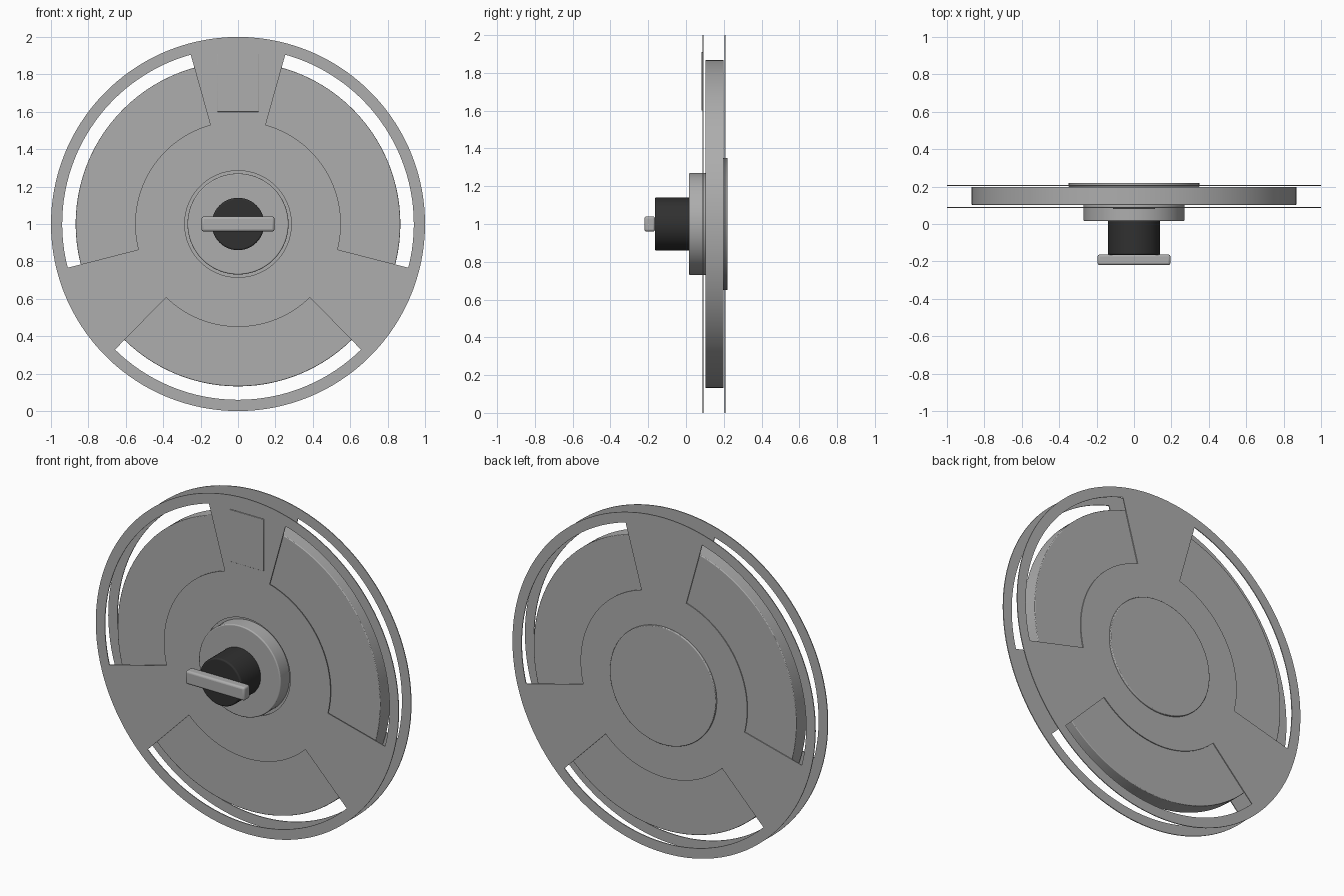
import bpy, bmesh, math
from mathutils import Matrix

if "Cube" in bpy.data.objects:
    bpy.data.objects.remove(bpy.data.objects["Cube"])


def material(name, value):
    m = bpy.data.materials.new(name)
    m.diffuse_color = (value, value, value, 1)
    m.use_nodes = True
    m.node_tree.nodes["Principled BSDF"].inputs["Base Color"].default_value = m.diffuse_color
    return m


GREY = material("metal grey", 0.42)
BLACK = material("knob black", 0.03)


def finish(name, bm, mat, bevel=0.0, smooth=True):
    bmesh.ops.recalc_face_normals(bm, faces=bm.faces)
    mesh = bpy.data.meshes.new(name)
    bm.to_mesh(mesh)
    bm.free()
    ob = bpy.data.objects.new(name, mesh)
    bpy.context.collection.objects.link(ob)
    ob.data.materials.append(mat)
    if bevel:
        mod = ob.modifiers.new("bevel", 'BEVEL')
        mod.width, mod.segments, mod.limit_method = bevel, 3, 'ANGLE'
    if smooth:
        bpy.ops.object.select_all(action='DESELECT')
        ob.select_set(True)
        bpy.context.view_layer.objects.active = ob
        bpy.ops.object.shade_smooth_by_angle(angle=math.radians(35))
    return ob


def disc(name, radius, y0, y1, mat, bevel, sides=128):
    """Cylinder along y, centred on the reel axis."""
    bm = bmesh.new()
    place = Matrix.Translation((0, (y0 + y1) / 2, 1)) @ Matrix.Rotation(math.pi / 2, 4, 'X')
    bmesh.ops.create_cone(bm, cap_ends=True, segments=sides, radius1=radius,
                          radius2=radius, depth=y1 - y0, matrix=place)
    return finish(name, bm, mat, bevel)


def box(name, x, y, z, mat, bevel=0.0):
    """Box from three (low, high) ranges."""
    bm = bmesh.new()
    bmesh.ops.create_cube(bm, size=1)
    for v in bm.verts:
        v.co = [(lo + hi) / 2 + c * (hi - lo) for c, (lo, hi) in zip(v.co, (x, y, z))]
    return finish(name, bm, mat, bevel, smooth=bevel > 0)


def flange(name, y0, y1, bore):
    """Thin reel side: hub plate, three spokes and an outer ring."""
    half, spoke_n, window_n = 15.6, 10, 32
    angles, is_spoke = [], []
    for k in range(3):
        start = 90 + 120 * k - half
        for i in range(spoke_n):
            angles.append(start + 2 * half * i / spoke_n)
            is_spoke.append(True)
        for i in range(window_n):
            angles.append(start + 2 * half + (120 - 2 * half) * i / window_n)
            is_spoke.append(False)
    bm = bmesh.new()
    rings = [[bm.verts.new((r * math.cos(math.radians(a)), y0,
                            1 + r * math.sin(math.radians(a)))) for a in angles]
             for r in (bore, 0.55, 0.94, 1.0)]
    n = len(angles)
    for band in range(3):
        for i in range(n):
            if band == 1 and not is_spoke[i]:
                continue
            j = (i + 1) % n
            bm.faces.new((rings[band][i], rings[band][j],
                          rings[band + 1][j], rings[band + 1][i]))
    out = bmesh.ops.extrude_face_region(bm, geom=bm.faces[:], use_keep_orig=True)
    for v in out["geom"]:
        if isinstance(v, bmesh.types.BMVert):
            v.co.y = y1
    return finish(name, bm, GREY)


# Reel sides and the wound roll between them
flange("front_flange", 0.0865, 0.0915, 0.285)
flange("back_flange", 0.204, 0.209, 0.2)
disc("wound_roll", 0.868, 0.102, 0.199, GREY, 0.004, 160)

# Hub, knob and turning handle on the front, cap on the back
disc("hub", 0.27, 0.015, 0.105, GREY, 0.006)
disc("back_cap", 0.35, 0.198, 0.22, GREY, 0.004)
disc("knob", 0.14, -0.165, 0.02, BLACK, 0.008, 64)
box("handle", (-0.195, 0.195), (-0.22, -0.163), (0.96, 1.04), GREY, 0.012)

# Label plate on the upper spoke
box("label_plate", (-0.112, 0.112), (0.081, 0.087), (1.6, 1.91), GREY, 0.002)
